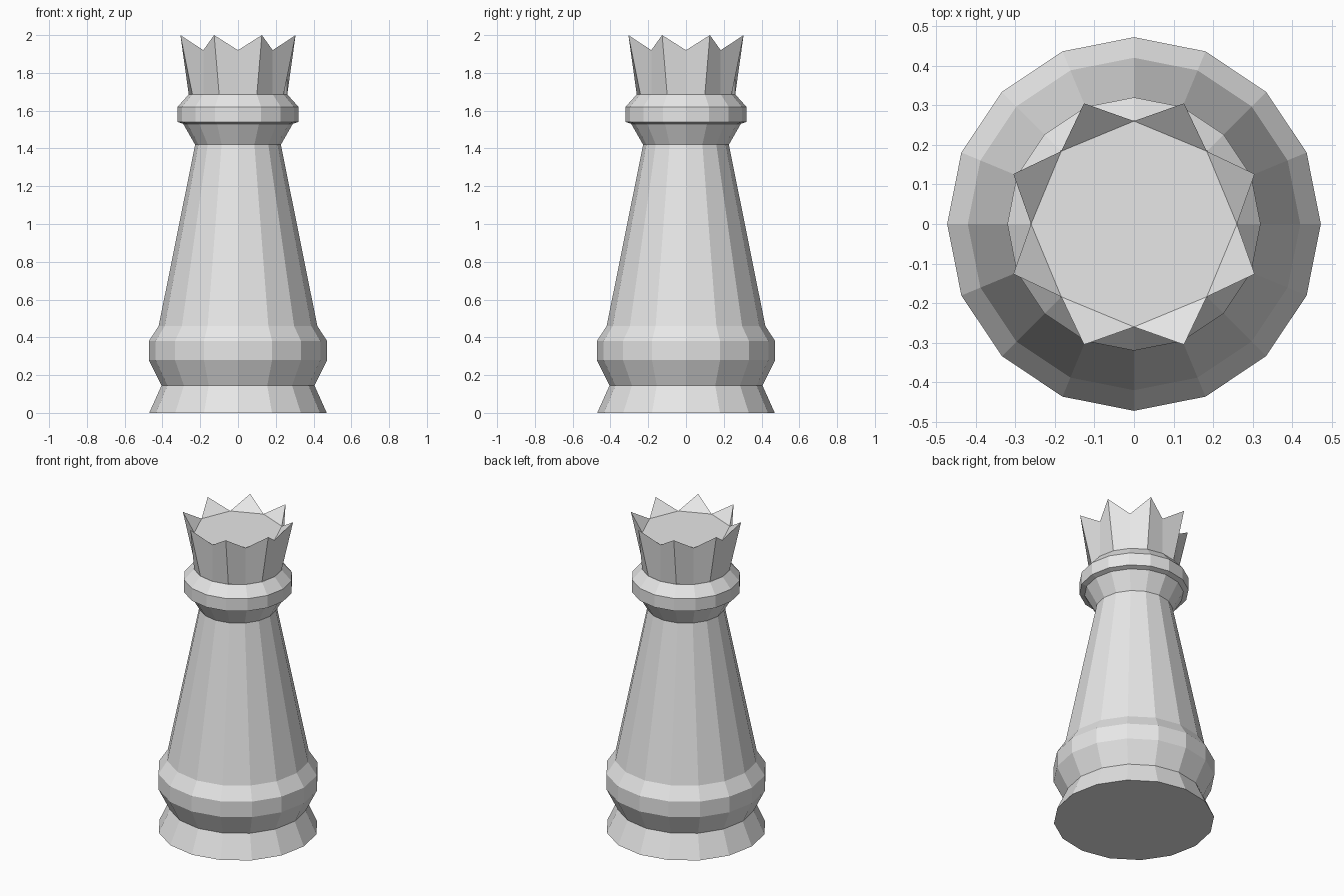
import bpy, bmesh, math

if "Cube" in bpy.data.objects:
    bpy.data.objects.remove(bpy.data.objects["Cube"])

SIDES = 16

grey = bpy.data.materials.new("light grey")
grey.diffuse_color = (0.8, 0.8, 0.8, 1)
grey.use_nodes = True
grey.node_tree.nodes["Principled BSDF"].inputs["Base Color"].default_value = grey.diffuse_color


def ring(bm, radius_height):
    """One ring of vertices; radius_height(i) gives radius and height at side i."""
    verts = []
    for i in range(SIDES):
        r, z = radius_height(i)
        a = math.tau * i / SIDES
        verts.append(bm.verts.new((r * math.cos(a), r * math.sin(a), z)))
    return verts


def bridge(bm, low, high):
    for i in range(SIDES):
        j = (i + 1) % SIDES
        bm.faces.new((low[i], low[j], high[j], high[i]))


def finish(bm, name):
    bmesh.ops.recalc_face_normals(bm, faces=bm.faces)
    mesh = bpy.data.meshes.new(name)
    bm.to_mesh(mesh)
    bm.free()
    mesh.materials.append(grey)
    bpy.context.collection.objects.link(bpy.data.objects.new(name, mesh))


def lathe(name, profile):
    """Closed faceted solid turned from (radius, height) points."""
    bm = bmesh.new()
    rings = [ring(bm, lambda i, p=p: p) for p in profile]
    for low, high in zip(rings, rings[1:]):
        bridge(bm, low, high)
    bm.faces.new(rings[0][::-1])
    bm.faces.new(rings[-1])
    finish(bm, name)


# Turned body: foot, lower bulge, tapering stem and collar
lathe("body", [(0.47, 0), (0.405, 0.145), (0.472, 0.28), (0.472, 0.38),
               (0.42, 0.46), (0.227, 1.42), (0.29, 1.53), (0.32, 1.54),
               (0.32, 1.62), (0.262, 1.685)])

# Crown: even sides flare outwards at the eight tips, valleys stay upright
bm = bmesh.new()
base = ring(bm, lambda i: (0.26, 1.68))
rim = ring(bm, lambda i: (0.33, 2.0) if i % 2 else (0.26, 1.92))
bridge(bm, base, rim)
bm.faces.new(base[::-1])
bm.faces.new(rim[0::2])                      # flat top between the valleys
for i in range(1, SIDES, 2):                 # inner face of each tip
    bm.faces.new((rim[i - 1], rim[i], rim[(i + 1) % SIDES]))
finish(bm, "crown")
